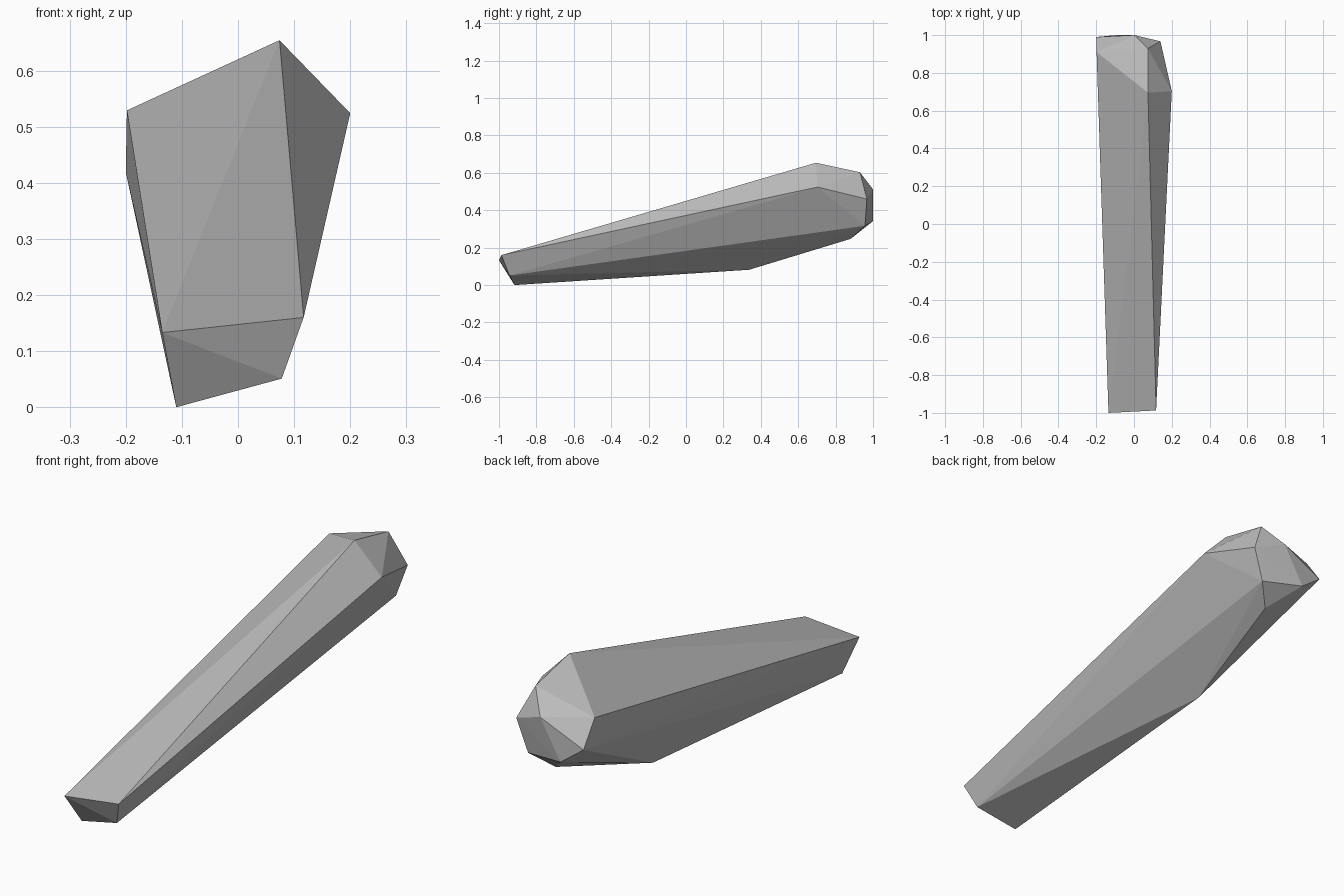
import bpy, bmesh

if "Cube" in bpy.data.objects:
    bpy.data.objects.remove(bpy.data.objects["Cube"])

# Faceted stone-like shaft: a convex body spanned by a few corner rings
small_end = [(-0.135, -1.0, 0.133), (0.117, -0.987, 0.16),
             (0.078, -0.944, 0.051), (-0.11, -0.917, 0.0)]
shoulder = [(0.074, 0.695, 0.654), (0.2, 0.703, 0.524),
            (-0.198, 0.91, 0.529), (-0.078, 0.338, 0.082)]
thick_end_rim = [(0.073, 0.93, 0.603), (0.14, 0.967, 0.46),
                 (0.09, 0.957, 0.317), (0.01, 0.88, 0.247), (-0.2, 0.99, 0.419)]
thick_end_tip = [(0.002, 1.0, 0.512), (-0.096, 1.0, 0.342)]

bm = bmesh.new()
for ring in (small_end, shoulder, thick_end_rim, thick_end_tip):
    for point in ring:
        bm.verts.new(point)
bmesh.ops.convex_hull(bm, input=bm.verts[:])
bmesh.ops.recalc_face_normals(bm, faces=bm.faces[:])

mesh = bpy.data.meshes.new("faceted_shaft")
bm.to_mesh(mesh)
bm.free()

# Plain grey
grey = bpy.data.materials.new("plain grey")
grey.diffuse_color = (0.5, 0.5, 0.5, 1.0)
grey.use_nodes = True
grey.node_tree.nodes["Principled BSDF"].inputs["Base Color"].default_value = grey.diffuse_color
mesh.materials.append(grey)

shaft = bpy.data.objects.new("faceted_shaft", mesh)
bpy.context.collection.objects.link(shaft)
